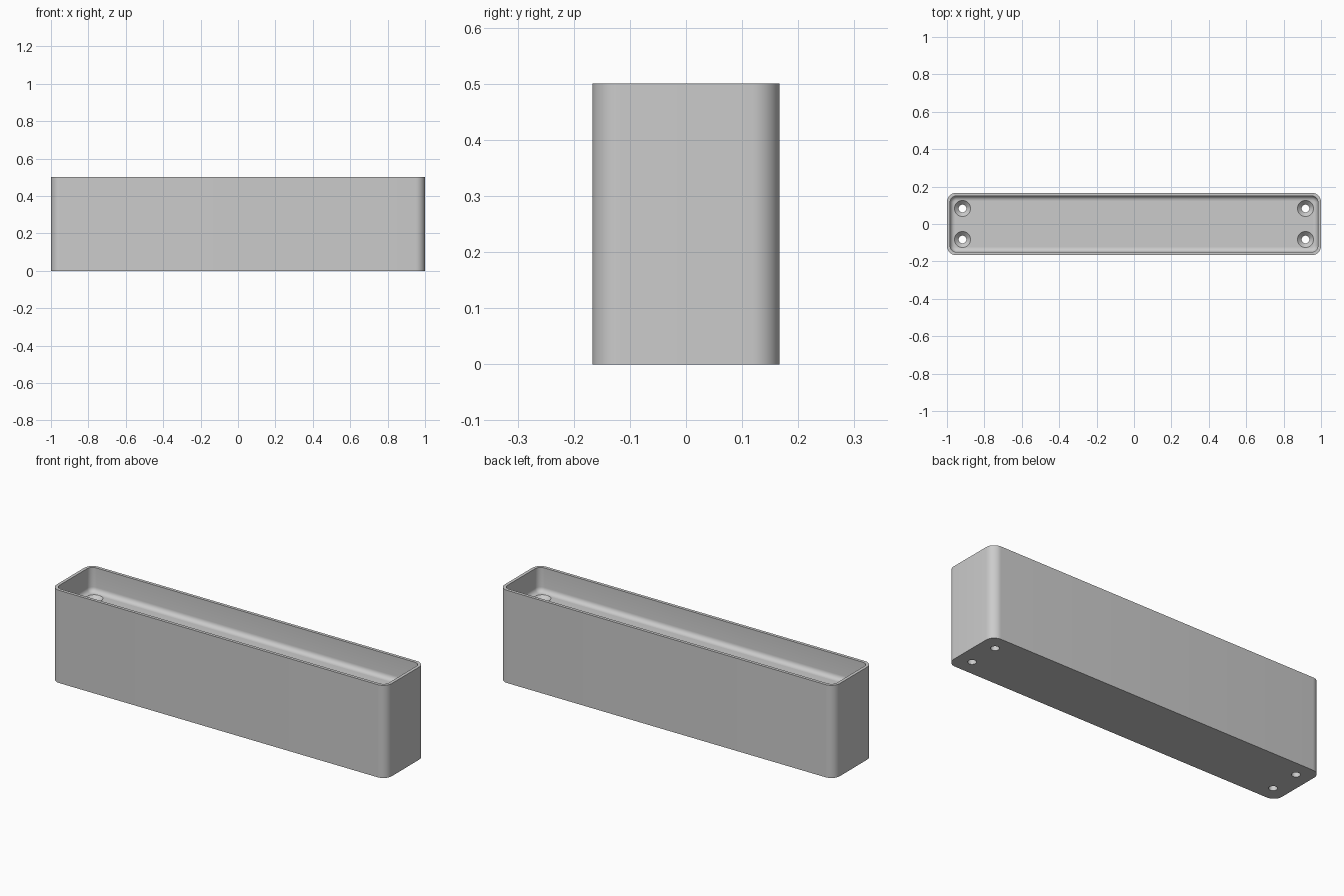
import bpy, bmesh, math

cube = bpy.data.objects.get("Cube")
if cube:
    bpy.data.objects.remove(cube, do_unlink=True)

HALF_X, HALF_Y, HEIGHT = 1.0, 0.167, 0.5
CORNER, WALL, FLOOR, FILLET = 0.05, 0.017, 0.37, 0.025
HOLE_X, HOLE_Y, HOLE_R, SINK_R = 0.917, 0.083, 0.021, 0.043
STEPS = 10

grey = bpy.data.materials.new("light_grey")
grey.use_nodes = True
colour = (0.6, 0.6, 0.6, 1)
grey.diffuse_color = colour
grey.node_tree.nodes["Principled BSDF"].inputs["Base Color"].default_value = colour


def rounded_loop(bm, inset, z):
    """Ring of vertices around a rounded rectangle, moved inwards by inset."""
    radius = CORNER - inset
    verts = []
    for quarter, (sx, sy) in enumerate([(1, 1), (-1, 1), (-1, -1), (1, -1)]):
        for i in range(STEPS + 1):
            a = (quarter + i / STEPS) * math.pi / 2
            verts.append(bm.verts.new((sx * (HALF_X - CORNER) + radius * math.cos(a),
                                       sy * (HALF_Y - CORNER) + radius * math.sin(a), z)))
    return verts


def circle_loop(bm, radius, z, count=40):
    return [bm.verts.new((radius * math.cos(math.tau * i / count),
                          radius * math.sin(math.tau * i / count), z)) for i in range(count)]


def skin(bm, loops):
    """Join successive rings and cap both ends."""
    for low, high in zip(loops, loops[1:]):
        for i in range(len(low)):
            j = (i + 1) % len(low)
            bm.faces.new((low[i], low[j], high[j], high[i]))
    bm.faces.new(loops[0][::-1])
    bm.faces.new(loops[-1])
    bmesh.ops.recalc_face_normals(bm, faces=bm.faces)


def finish(bm, name):
    mesh = bpy.data.meshes.new(name)
    bm.to_mesh(mesh)
    bm.free()
    mesh.materials.append(grey)
    obj = bpy.data.objects.new(name, mesh)
    bpy.context.collection.objects.link(obj)
    return obj


# Tray body: outer wall, rim, inner wall, filleted floor
bm = bmesh.new()
profile = [(0, 0), (0, HEIGHT), (WALL, HEIGHT)]
for i in range(7):
    a = i / 6 * math.pi / 2
    profile.append((WALL + FILLET * (1 - math.cos(a)), FLOOR + FILLET * (1 - math.sin(a))))
skin(bm, [rounded_loop(bm, inset, z) for inset, z in profile])
tray = finish(bm, "tray_body")

# Countersunk screw holes through the floor
cutters = []
for sx in (-1, 1):
    for sy in (-1, 1):
        bm = bmesh.new()
        sink = SINK_R - HOLE_R
        rings = [(HOLE_R, -0.1), (HOLE_R, FLOOR - sink), (SINK_R, FLOOR), (SINK_R, FLOOR + 0.02)]
        skin(bm, [circle_loop(bm, r, z) for r, z in rings])
        cutter = finish(bm, "screw_hole_cutter")
        cutter.location = (sx * HOLE_X, sy * HOLE_Y, 0)
        cutter.hide_render = True
        cutters.append(cutter)

bpy.context.view_layer.update()
bpy.ops.object.select_all(action="DESELECT")
tray.select_set(True)
bpy.context.view_layer.objects.active = tray
for cutter in cutters:
    cut = tray.modifiers.new("screw_hole", "BOOLEAN")
    cut.operation = "DIFFERENCE"
    cut.solver = "EXACT"
    cut.object = cutter
    bpy.ops.object.modifier_apply(modifier=cut.name)
for cutter in cutters:
    bpy.data.objects.remove(cutter, do_unlink=True)

bpy.ops.object.shade_smooth_by_angle(angle=math.radians(30))
